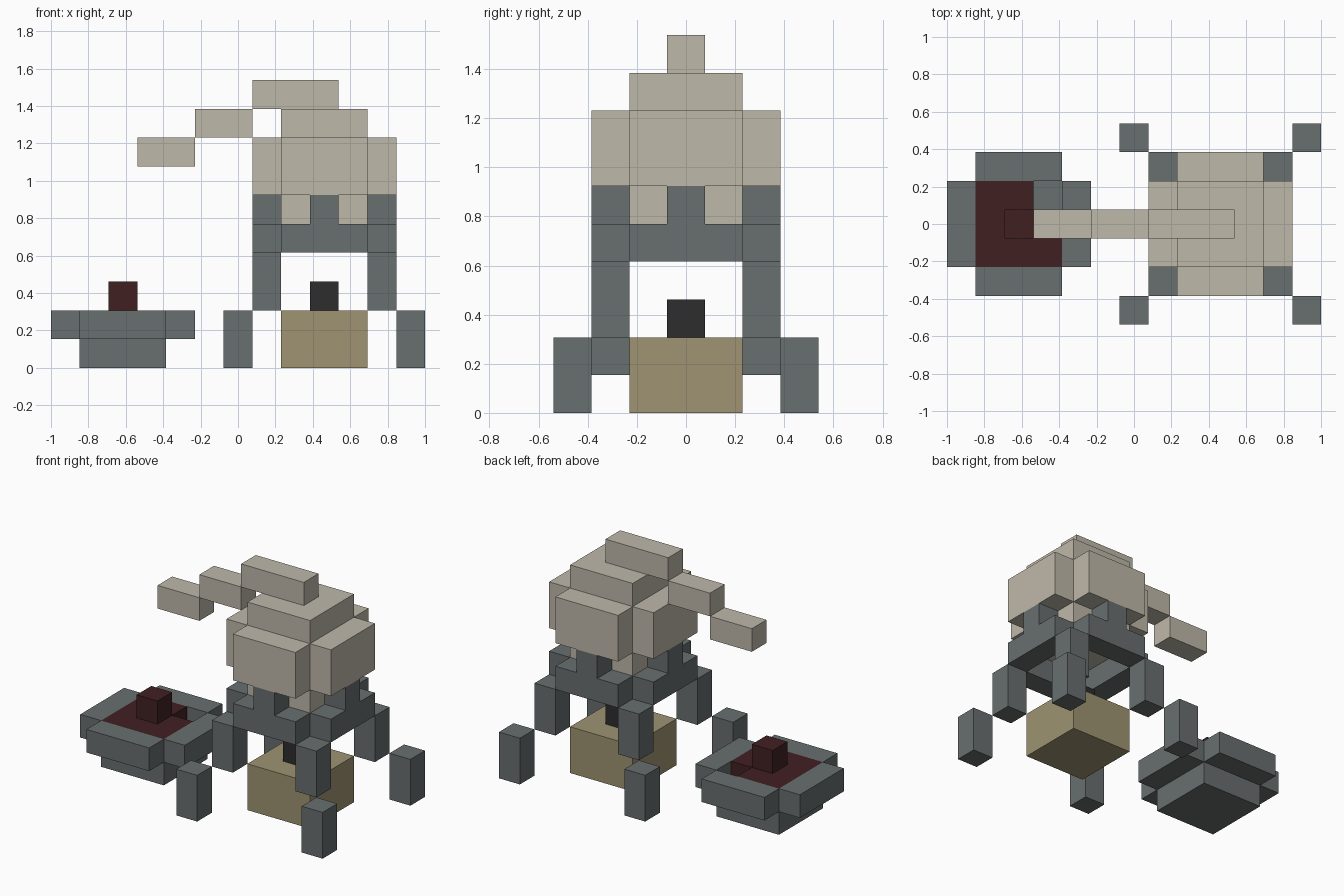
import bpy
import bmesh
from mathutils import Vector

if "Cube" in bpy.data.objects:
    bpy.data.objects.remove(bpy.data.objects["Cube"])

U = 2 / 13                              # block size
ORIGIN = Vector((-1, -3.5 * U, 0))      # corner of the block grid


def material(name, rgb):
    m = bpy.data.materials.new(name)
    m.diffuse_color = (*rgb, 1)
    m.use_nodes = True
    m.node_tree.nodes["Principled BSDF"].inputs["Base Color"].default_value = m.diffuse_color
    return m


GREY = material("dark_grey", (0.138, 0.156, 0.156))
BEIGE = material("beige", (0.52, 0.48, 0.40))
TAN = material("tan", (0.342, 0.296, 0.168))
RED = material("dark_red", (0.053, 0.0144, 0.016))
BLACK = material("black", (0.026, 0.026, 0.026))


def blocks(name, mat, *boxes):
    """One object from boxes given as (x0, x1, y0, y1, z0, z1) in block units."""
    bm = bmesh.new()
    for x0, x1, y0, y1, z0, z1 in boxes:
        lo, hi = Vector((x0, y0, z0)), Vector((x1, y1, z1))
        for v in bmesh.ops.create_cube(bm, size=1)["verts"]:
            p = v.co + Vector((0.5, 0.5, 0.5))
            v.co = ORIGIN + U * (lo + Vector(a * b for a, b in zip(p, hi - lo)))
    mesh = bpy.data.meshes.new(name)
    bm.to_mesh(mesh)
    bm.free()
    mesh.materials.append(mat)
    obj = bpy.data.objects.new(name, mesh)
    bpy.context.collection.objects.link(obj)
    return obj


def cross_ring(x, y, z0, z1):
    """Four walls around a 3 x 3 opening whose low corner is (x, y)."""
    return [(x - 1, x, y, y + 3, z0, z1), (x + 3, x + 4, y, y + 3, z0, z1),
            (x, x + 3, y - 1, y, z0, z1), (x, x + 3, y + 3, y + 4, z0, z1)]


# Stepped legs at the four corners
for sx, side in ((0, "left"), (1, "right")):
    for sy, end in ((0, "front"), (1, "back")):
        fx, fy = 6 + 6 * sx, 6 * sy
        lx, ly = 7 + 4 * sx, 1 + 4 * sy
        blocks(f"{end}_{side}_foot", GREY, (fx, fx + 1, fy, fy + 1, 0, 2))
        blocks(f"{end}_{side}_leg", GREY, (lx, lx + 1, ly, ly + 1, 2, 4))

# Support ring with a post in the middle of each side
blocks("support_ring", GREY, *cross_ring(8, 2, 4, 5))
blocks("ring_posts", GREY, *[(x, x + 1, y, y + 1, 5, 6)
                             for x, y in ((9, 1), (9, 5), (7, 3), (11, 3))])

# Vessel: core, bulging sides and the spout that steps down to the left
blocks("vessel_core", BEIGE, (8, 11, 2, 5, 5, 9))
blocks("vessel_sides", BEIGE, *cross_ring(8, 2, 6, 8))
blocks("spout", BEIGE, (7, 10, 3, 4, 9, 10), (5, 7, 3, 4, 8, 9), (3, 5, 3, 4, 7, 8))

# Burner under the vessel
blocks("burner_base", TAN, (8, 11, 2, 5, 0, 2))
blocks("burner_wick", BLACK, (9, 10, 3, 4, 2, 3))

# Basin with its contents, one corner left open
blocks("basin_floor", GREY, (1, 4, 2, 5, 0, 1))
blocks("basin_rim", GREY, *cross_ring(1, 2, 1, 2))
blocks("basin_contents", RED, (1, 4, 2, 4, 1, 2), (1, 3, 4, 5, 1, 2), (2, 3, 3, 4, 2, 3))
